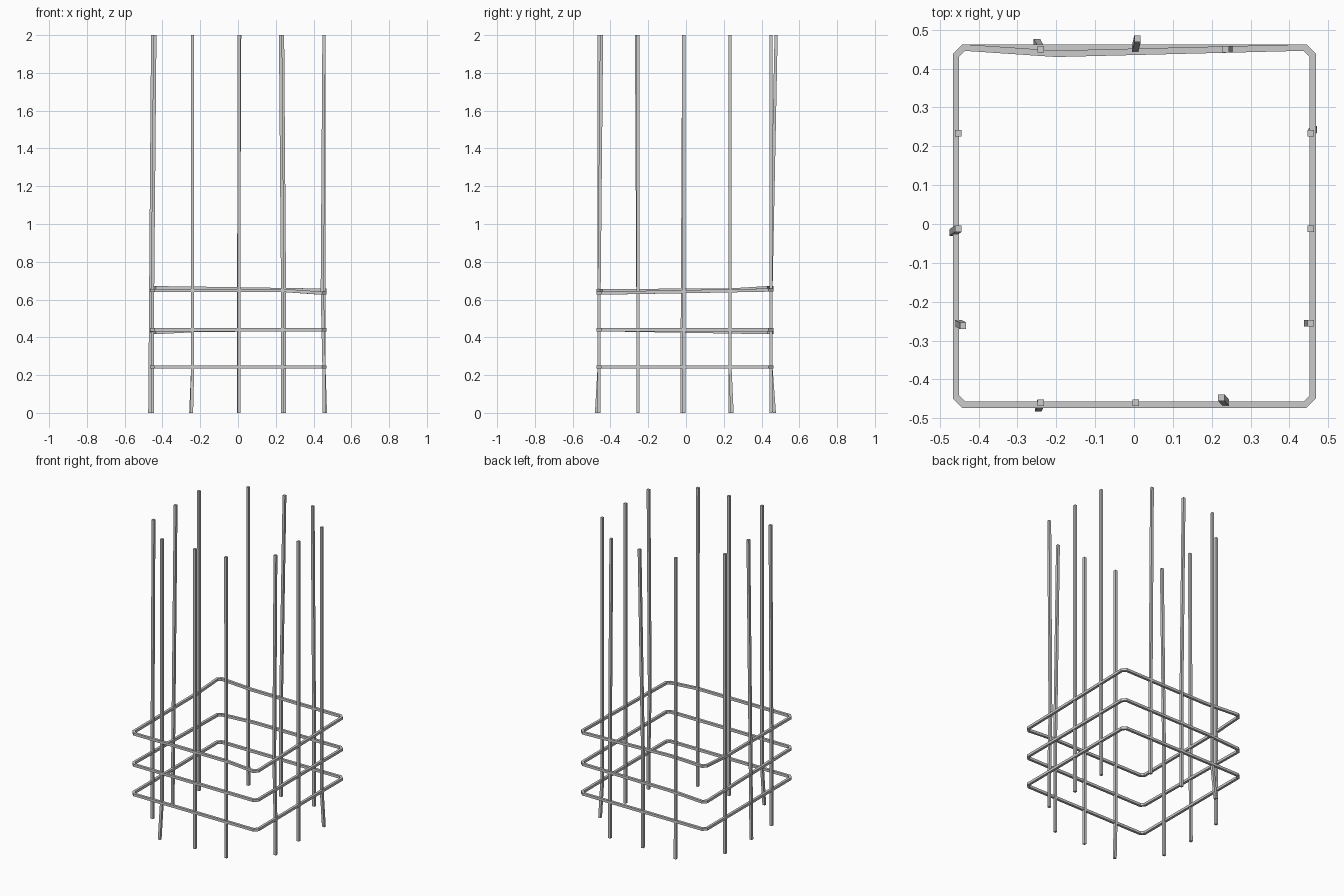
import bpy, bmesh
from mathutils import Vector

if "Cube" in bpy.data.objects:
    bpy.data.objects.remove(bpy.data.objects["Cube"])

H = 0.0083  # half thickness of all rods

def sweep(name, sections, closed):
    # skin a chain of four-point sections into a square rod
    bm = bmesh.new()
    rows = [[bm.verts.new(p) for p in s] for s in sections]
    n = len(rows)
    for i in range(n if closed else n - 1):
        a, b = rows[i], rows[(i + 1) % n]
        for k in range(4):
            j = (k + 1) % 4
            bm.faces.new((a[k], a[j], b[j], b[k]))
    if not closed:
        bm.faces.new(rows[0][::-1])
        bm.faces.new(rows[-1])
    bmesh.ops.recalc_face_normals(bm, faces=bm.faces)
    me = bpy.data.meshes.new(name)
    bm.to_mesh(me)
    bm.free()
    ob = bpy.data.objects.new(name, me)
    bpy.context.collection.objects.link(ob)

def bar(name, *path):
    sweep(name, [[(x + sx * H, y + sy * H, z) for sx, sy in
                  ((-1, -1), (1, -1), (1, 1), (-1, 1))] for x, y, z in path], False)

def ring(name, pts):
    # mitred square section around a closed path
    secs, n = [], len(pts)
    for i in range(n):
        p = Vector(pts[i])
        d1 = (p - Vector(pts[i - 1])).xy.normalized()
        d2 = (Vector(pts[(i + 1) % n]) - p).xy.normalized()
        n1, n2 = Vector((d1.y, -d1.x)), Vector((d2.y, -d2.x))
        m = (n1 + n2).normalized()
        o = (m * (H / m.dot(n1))).to_3d()
        u = Vector((0, 0, H))
        secs.append([p - o - u, p + o - u, p + o + u, p - o + u])
    sweep(name, secs, True)

def loop(z_fl, z_fr, z_br, z_bl, front=(), right=(), back=(), left=()):
    # chamfered rectangle, corner heights given separately
    x0, x1, y0, y1, c = -0.458, 0.460, -0.465, 0.454, 0.02
    return [(x0 + c, y0, z_fl), *front, (x1 - c, y0, z_fr), (x1, y0 + c, z_fr), *right,
            (x1, y1 - c, z_br), (x1 - c, y1, z_br), *back, (x0 + c, y1, z_bl),
            (x0, y1 - c, z_bl), *left, (x0, y0 + c, z_fl)]

# vertical bars, some bent near the foot or the top
bar("back_bar_left", (-0.25, 0.468, 0), (-0.24, 0.45, 0.24), (-0.24, 0.45, 2))
bar("back_bar_middle", (0.003, 0.45, 0), (0.003, 0.45, 0.65), (0.009, 0.477, 2))
bar("back_bar_right", (0.246, 0.45, 0), (0.246, 0.45, 0.65), (0.236, 0.45, 2))
bar("right_bar_back", (0.463, 0.244, 0), (0.455, 0.233, 0.24), (0.455, 0.233, 2))
bar("right_bar_middle", (0.455, -0.012, 0), (0.455, -0.012, 2))
bar("right_bar_front", (0.455, -0.255, 0), (0.455, -0.255, 0.24),
    (0.446, -0.255, 0.65), (0.455, -0.255, 2))
bar("left_bar_back", (-0.452, 0.233, 0), (-0.452, 0.233, 2))
bar("left_bar_middle", (-0.467, -0.022, 0), (-0.452, -0.012, 2))
bar("left_bar_front", (-0.452, -0.255, 0), (-0.452, -0.255, 0.65), (-0.44, -0.262, 2))
bar("front_bar_left", (-0.246, -0.474, 0), (-0.24, -0.46, 0.24), (-0.24, -0.46, 2))
bar("front_bar_middle", (0.005, -0.46, 0), (0.005, -0.46, 2))
bar("front_bar_right", (0.236, -0.46, 0), (0.236, -0.46, 0.65), (0.225, -0.447, 2))

# tie rings, the upper two slightly deformed
ring("lower_ring", loop(0.243, 0.243, 0.243, 0.243))
ring("middle_ring", loop(0.44, 0.44, 0.44, 0.425, back=[(-0.2, 0.454, 0.437)]))
ring("upper_ring", loop(0.648, 0.634, 0.65, 0.663,
                        front=[(0.24, -0.465, 0.648)],
                        back=[(-0.2, 0.438, 0.66)],
                        left=[(-0.458, 0.22, 0.65)]))
